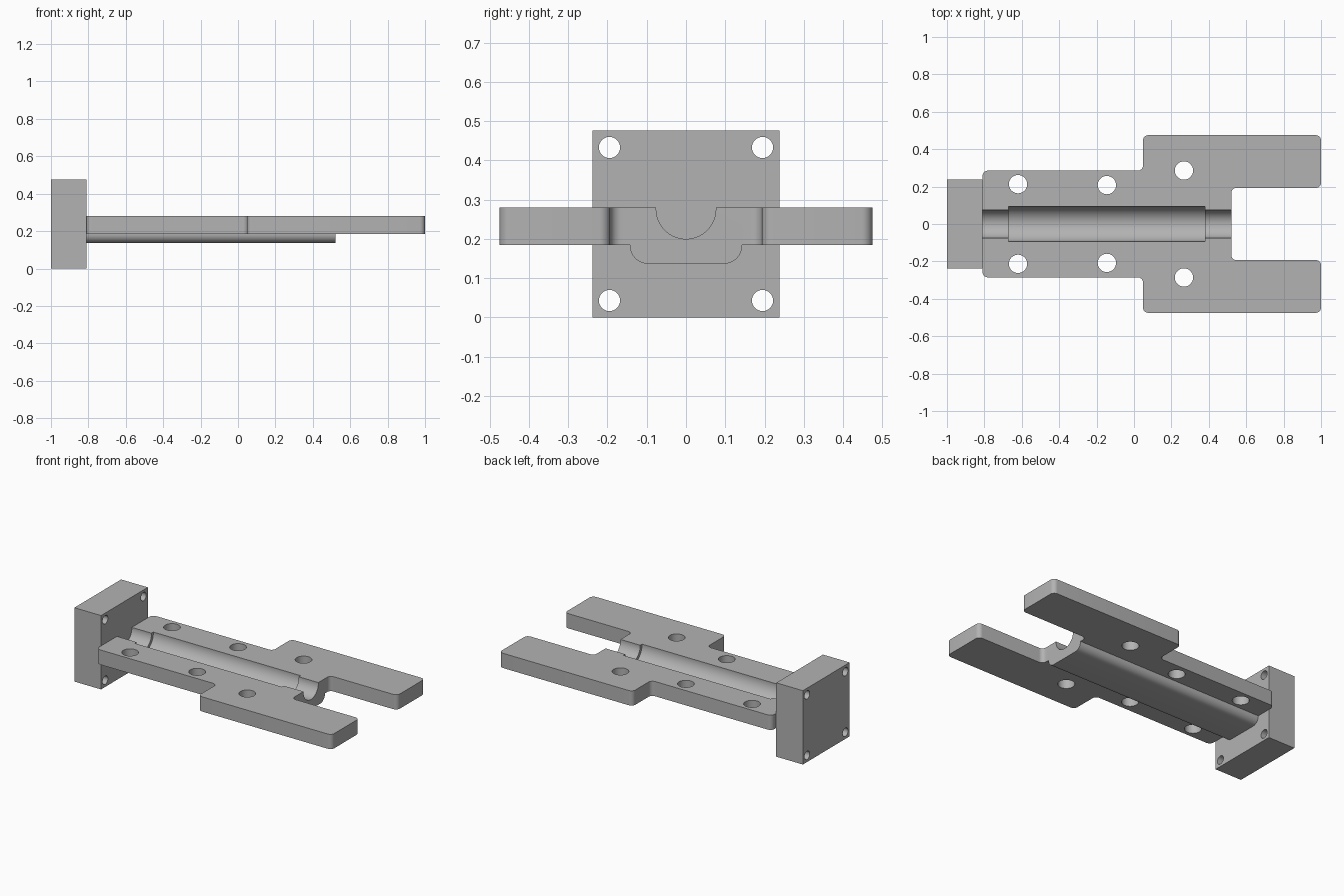
import bpy, bmesh, math
from mathutils import Matrix, Vector

cube = bpy.data.objects.get("Cube")
if cube:
    bpy.data.objects.remove(cube, do_unlink=True)

steel = bpy.data.materials.new("plain grey")
steel.use_nodes = True
GREY = (0.45, 0.45, 0.45, 1)
steel.diffuse_color = GREY
steel.node_tree.nodes["Principled BSDF"].inputs["Base Color"].default_value = GREY


def add_object(name, bm):
    bmesh.ops.recalc_face_normals(bm, faces=bm.faces)
    mesh = bpy.data.meshes.new(name)
    bm.to_mesh(mesh)
    bm.free()
    mesh.materials.append(steel)
    obj = bpy.data.objects.new(name, mesh)
    bpy.context.collection.objects.link(obj)
    return obj


def extrusion(name, points, direction, radius=0, rounded=lambda edge: True):
    """Extrude an outline and round the chosen edges along the extrusion."""
    bm = bmesh.new()
    direction = Vector(direction)
    face = bm.faces.new([bm.verts.new(p) for p in points])
    new = bmesh.ops.extrude_face_region(bm, geom=[face])["geom"]
    bmesh.ops.translate(bm, vec=direction,
                        verts=[v for v in new if isinstance(v, bmesh.types.BMVert)])
    if radius:
        edges = [e for e in bm.edges if rounded(e) and
                 (e.verts[0].co - e.verts[1].co).cross(direction).length < 1e-5]
        bmesh.ops.bevel(bm, geom=edges, offset=radius, offset_type='OFFSET',
                        segments=8, profile=0.5, affect='EDGES')
    return add_object(name, bm)


def rod(name, axis, centre, radius, length, sides=40):
    bm = bmesh.new()
    turn = Matrix.Rotation(math.pi / 2, 4, 'Y') if axis == 'X' else Matrix()
    bmesh.ops.create_cone(bm, cap_ends=True, segments=sides, radius1=radius,
                          radius2=radius, depth=length,
                          matrix=Matrix.Translation(centre) @ turn)
    return add_object(name, bm)


def combine(target, tool, operation):
    mod = target.modifiers.new("combine", 'BOOLEAN')
    mod.operation, mod.solver, mod.object = operation, 'EXACT', tool
    bpy.context.view_layer.objects.active = target
    bpy.ops.object.modifier_apply(modifier=mod.name)
    bpy.data.objects.remove(tool, do_unlink=True)


# Shared dimensions
BACK, JOINT, SLOT, STEP = -1.0, -0.81, 0.52, 0.048
LOW, HIGH, RIB = 0.185, 0.28, 0.137
HALF = 0.238

# Forked plate with rounded corners, mirrored about the centre line
half = [(JOINT, 0.285), (STEP, 0.285), (STEP, 0.475), (1, 0.475), (1, 0.193), (SLOT, 0.193)]
outline = half + [(x, -y) for x, y in reversed(half)]
plate = extrusion("forked_plate", [(x, y, LOW) for x, y in outline],
                  (0, 0, HIGH - LOW), 0.028)

# Rounded rib under the plate
w, top = 0.143, 0.23
rib = extrusion("rib", [(JOINT, -w, RIB), (JOINT, w, RIB), (JOINT, w, top), (JOINT, -w, top)],
                (SLOT - JOINT, 0, 0), 0.046, lambda e: e.verts[0].co.z < LOW)
combine(plate, rib, 'UNION')

# Stepped half-round channel
for start, end, radius in ((JOINT - 0.1, SLOT + 0.1, 0.076), (-0.67, 0.38, 0.095)):
    groove = rod("channel_cutter", 'X', ((start + end) / 2, 0, 0.276),
                 radius, end - start, 64)
    combine(plate, groove, 'DIFFERENCE')

# Mounting holes through the plate
for x, y in ((-0.62, 0.213), (-0.145, 0.208), (0.267, 0.286)):
    for side in (-1, 1):
        combine(plate, rod("hole_cutter", 'Z', (x, side * y, 0.23), 0.049, 0.4), 'DIFFERENCE')

# Upright end block with four corner holes
block = extrusion("end_block", [(BACK, -HALF, 0), (BACK, HALF, 0),
                                (BACK, HALF, 2 * HALF), (BACK, -HALF, 2 * HALF)],
                  (JOINT - BACK, 0, 0))
for y in (-0.195, 0.195):
    for z in (-0.195, 0.195):
        combine(block, rod("hole_cutter", 'X', (-0.9, y, HALF + z), 0.027, 0.5), 'DIFFERENCE')

# Smooth curved walls, keep edges crisp
bpy.ops.object.select_all(action='DESELECT')
for obj in (plate, block):
    obj.select_set(True)
bpy.context.view_layer.objects.active = plate
bpy.ops.object.shade_smooth_by_angle(angle=math.radians(30))
